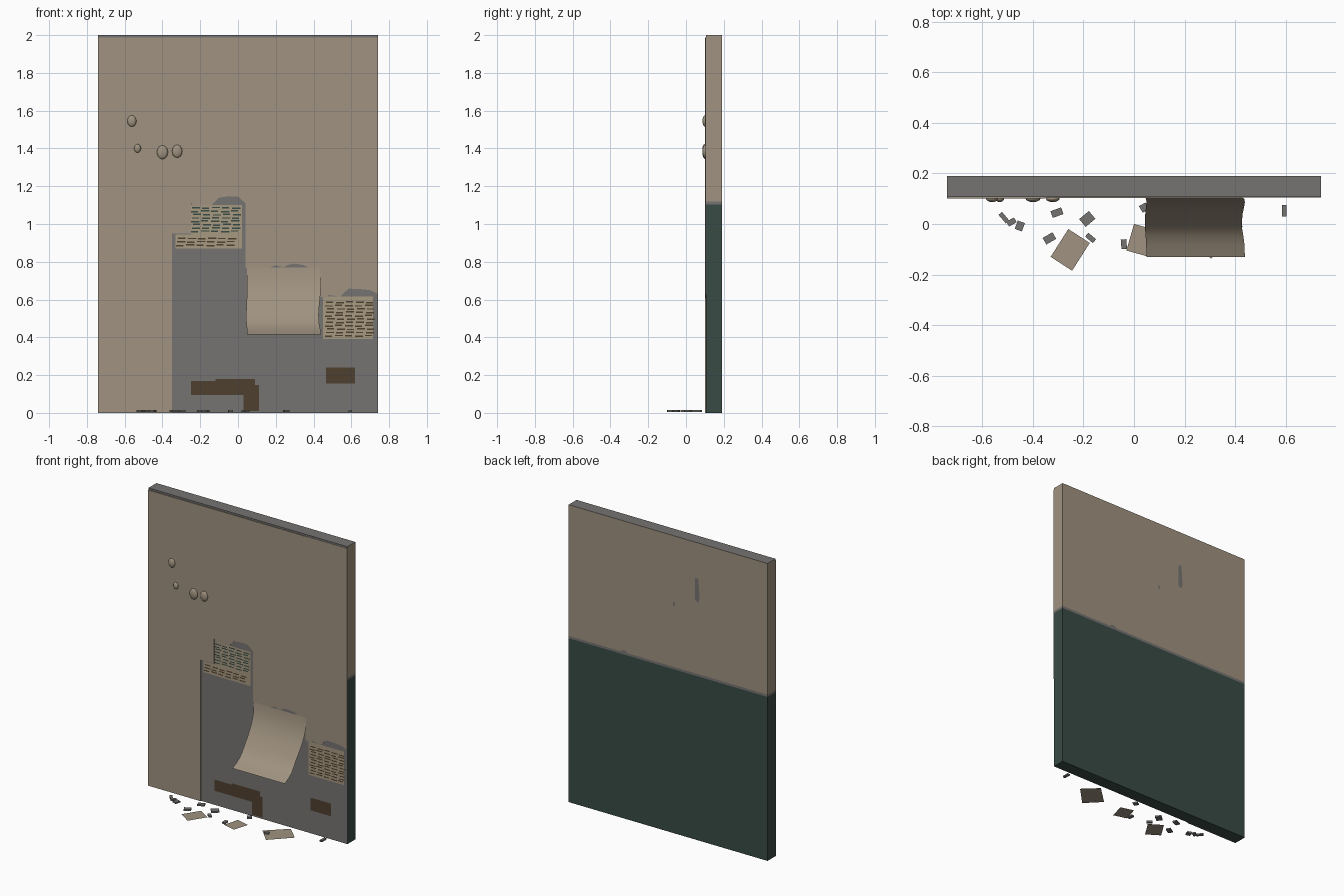
import bpy, bmesh, math
from mathutils import Matrix, Vector

if "Cube" in bpy.data.objects:
    bpy.data.objects.remove(bpy.data.objects["Cube"])


def mat(name, r, g, b):
    m = bpy.data.materials.new(name)
    m.diffuse_color = (r, g, b, 1)
    m.use_nodes = True
    m.node_tree.nodes["Principled BSDF"].inputs["Base Color"].default_value = m.diffuse_color
    return m


TAN = mat("tan_wallpaper", .35, .29, .215)
GRAY = mat("gray_plaster", .18, .175, .17)
GREEN = mat("dark_green_paint", .04, .07, .057)
BROWN = mat("dark_brown_wood", .076, .05, .027)
LATH = mat("pale_lath", .39, .32, .22)


def finish(name, bm, mats):
    me = bpy.data.meshes.new(name)
    bm.to_mesh(me)
    bm.free()
    for m in mats:
        me.materials.append(m)
    ob = bpy.data.objects.new(name, me)
    bpy.context.collection.objects.link(ob)
    return ob


def add_poly(bm, pts, y, idx=0):
    """Flat polygon in the xz plane, facing -y."""
    f = bm.faces.new([bm.verts.new((x, y, z)) for x, z in pts])
    f.normal_update()
    if f.normal.y > 0:
        f.normal_flip()
    f.material_index = idx
    return f


def rect(x0, x1, z0, z1):
    return [(x0, z0), (x1, z0), (x1, z1), (x0, z1)]


def plate(name, polys, y, m, depth=0.0, flip=False):
    bm = bmesh.new()
    for p in polys:
        f = add_poly(bm, p, y)
        if flip:
            f.normal_flip()
        if depth:
            r = bmesh.ops.extrude_face_region(bm, geom=[f], use_keep_orig=True)
            vs = [v for v in r["geom"] if isinstance(v, bmesh.types.BMVert)]
            bmesh.ops.translate(bm, verts=vs, vec=(0, depth, 0))
            bmesh.ops.recalc_face_normals(bm, faces=bm.faces)
    return finish(name, bm, [m])


# wall slab: gray front and top, painted two-tone back and sides
F, B = .106, .19
bm = bmesh.new()
bmesh.ops.create_cube(bm, size=1, matrix=Matrix.Translation((0, (F + B) / 2, 1))
                      @ Matrix.Diagonal((1.48, B - F, 2, 1)))
for z in (1.102, 1.118):
    bmesh.ops.bisect_plane(bm, geom=bm.verts[:] + bm.edges[:] + bm.faces[:],
                           plane_co=(0, 0, z), plane_no=(0, 0, 1))
bm.normal_update()
for f in bm.faces:
    z = f.calc_center_median().z
    if f.normal.y < -.5 or f.normal.z > .5:
        f.material_index = 0
    else:
        f.material_index = 1 if z < 1.1 else (0 if z < 1.12 else 2)
finish("wall_slab", bm, [GRAY, GREEN, TAN])

# chips in the back paint
plate("back_chips", [
    [(-.20, 1.76), (-.225, 1.76), (-.235, 1.63), (-.225, 1.60), (-.20, 1.61)],
    rect(-.052, -.038, 1.53, 1.555),
    [(.36, 1.115), (.34, 1.13), (.315, 1.13), (.30, 1.115)],
], B + .0008, GRAY, flip=True)

# three overlapping wallpaper strips, torn at the bottom
TOP = 1.988
plate("wallpaper_left", [rect(-.74, -.35, 0, TOP)], .1, TAN, F - .1)
plate("wallpaper_middle", [[
    (-.35, TOP), (-.35, .95), (-.25, .95), (-.25, 1.12), (-.235, 1.09), (-.20, 1.10),
    (-.14, 1.10), (-.10, 1.14), (-.05, 1.147), (0, 1.145), (.04, 1.11), (.04, .77),
    (.17, .77), (.20, .782), (.24, .77), (.27, .785), (.30, .79), (.35, .782),
    (.37, .77), (.43, .77), (.43, TOP)]], .102, TAN, F - .102)
plate("wallpaper_right", [[
    (.43, TOP), (.43, .62), (.46, .605), (.48, .625), (.54, .615), (.585, .658),
    (.65, .655), (.70, .65), (.74, .63), (.74, TOP)]], .104, TAN, F - .104)

# peeling sheet curling off the wall
prof = [(.102, .77), (.097, .72), (.085, .67), (.066, .62), (.042, .57), (.010, .52),
        (-.020, .48), (-.048, .455), (-.085, .435), (-.13, .415)]
bm = bmesh.new()
rows = []
for i, (y, z) in enumerate(prof):
    w = .006 * math.sin(i * .9)
    rows.append([bm.verts.new((.046 + .387 * k / 6 + w * (k / 6 if k > 3 else .5), y, z))
                 for k in range(7)])
for a, b in zip(rows, rows[1:]):
    for k in range(6):
        bm.faces.new((a[k], b[k], b[k + 1], a[k + 1])).smooth = True
finish("peeled_sheet", bm, [TAN])

# exposed lath panels
plate("lath_upper", [rect(-.25, .02, .87, 1.10), rect(-.33, -.25, .87, .945)], F - .001, LATH)
plate("lath_lower", [rect(.45, .715, .39, .615)], F - .001, LATH)


# short dashes between the laths
def slots(x0, cols, z0, z1, pitch=.0178):
    out = []
    n = int((z1 - z0) / pitch)
    for c in range(cols):
        for r in range(n):
            x = x0 + c * .053 + .005 * ((r * 7 + c * 3) % 3 - 1)
            z = z0 + r * pitch + .002 * ((r + c * 2) % 3)
            out.append(rect(x, x + .038 + .006 * ((r + c) % 2), z, z + .0075))
    return out


plate("upper_slots_green", slots(-.244, 5, .955, 1.10), F - .002, GREEN)
plate("upper_slots_brown", slots(-.322, 6, .882, .945), F - .002, BROWN)
plate("lower_slots", slots(.465, 5, .402, .615), F - .002, BROWN)

# bare wood patches near the floor
plate("wood_patches", [
    [(-.25, .17), (-.12, .17), (-.12, .18), (.09, .18), (.09, .148), (.11, .148),
     (.11, .01), (.03, .01), (.03, .095), (-.25, .095)],
    rect(.465, .62, .155, .24)], F - .001, BROWN)

# blisters in the wallpaper
bm = bmesh.new()
for x, z, rx, rz in ((-.562, 1.545, .024, .03), (-.532, 1.40, .018, .023),
                     (-.40, 1.38, .029, .036), (-.322, 1.385, .027, .034)):
    bmesh.ops.create_uvsphere(bm, u_segments=16, v_segments=10, radius=1,
                              matrix=Matrix.Translation((x, .1, z))
                              @ Matrix.Diagonal((rx, .013, rz, 1)))
for f in bm.faces:
    f.smooth = True
finish("wallpaper_blisters", bm, [TAN])

# fallen wallpaper scraps
bm = bmesh.new()
for quad in (((-.26, -.02), (-.33, -.13), (-.245, -.185), (-.175, -.075)),
             ((0, 0), (-.03, -.105), (.06, -.13), (.09, -.025)),
             ((.21, -.04), (.305, -.138), (.43, -.01), (.336, .08))):
    bm.faces.new([bm.verts.new((x, y, .005)) for x, y in quad])
finish("fallen_scraps", bm, [TAN])

# plaster crumbs: x, y, length, width, angle
bm = bmesh.new()
for x, y, l, w, a in ((-.515, .025, .045, .018, -50), (-.485, .008, .035, .022, 30),
                      (-.452, -.008, .035, .03, 70), (-.335, -.057, .045, .03, 30),
                      (-.305, .045, .045, .028, 20), (-.185, .02, .05, .04, 40),
                      (-.172, -.055, .04, .02, -40), (-.04, -.08, .022, .038, 5),
                      (.04, .065, .03, .03, 30), (.256, -.06, .03, .02, 25),
                      (.595, .053, .018, .046, 0)):
    bmesh.ops.create_cube(bm, size=1, matrix=Matrix.Translation((x, y, .01))
                          @ Matrix.Rotation(math.radians(a), 4, 'Z')
                          @ Matrix.Diagonal((l, w, .01, 1)))
finish("plaster_crumbs", bm, [GRAY])
